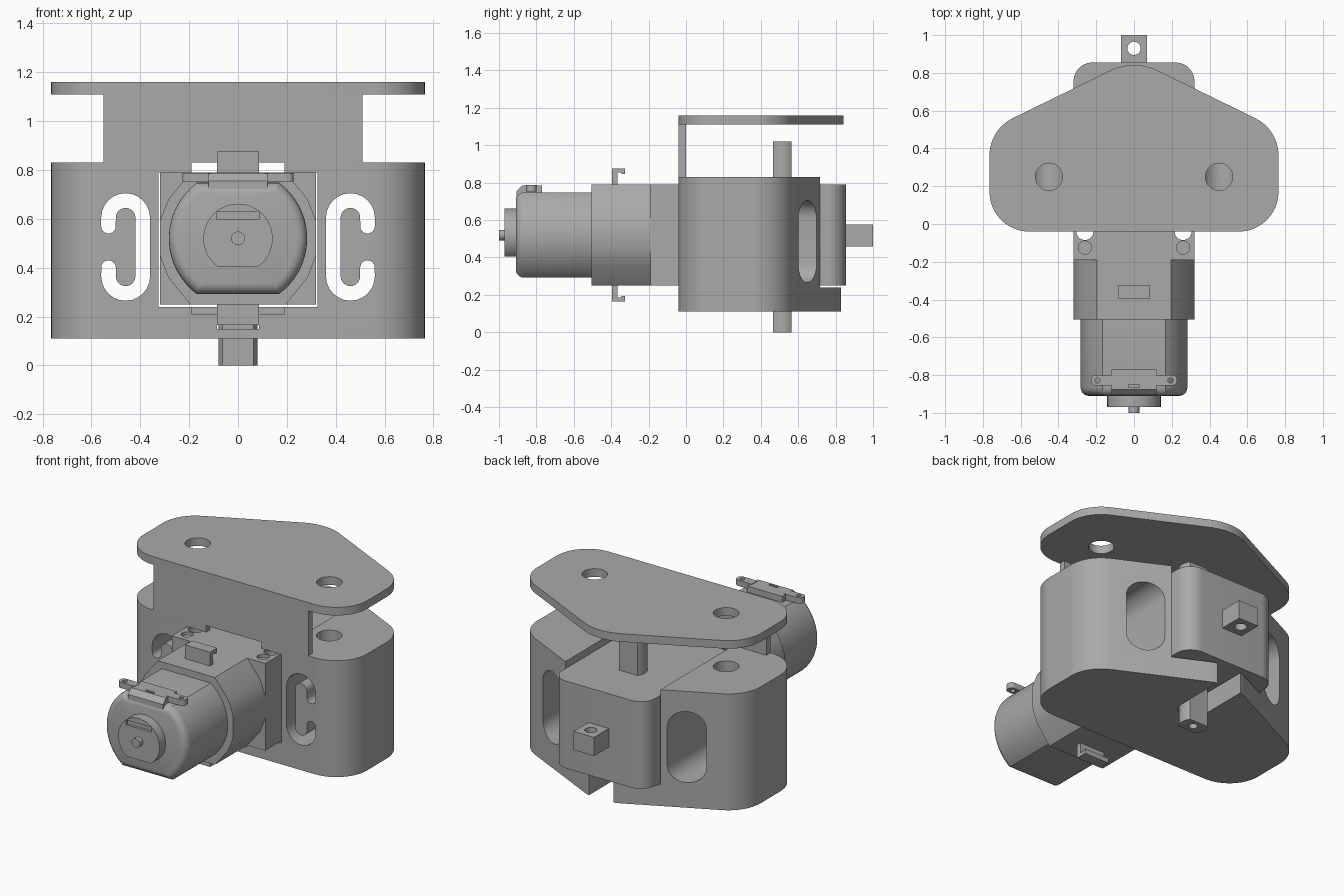
import bpy, bmesh
from math import sin, cos, tan, radians, pi
from mathutils import Vector

if "Cube" in bpy.data.objects:
    bpy.data.objects.remove(bpy.data.objects["Cube"], do_unlink=True)

grey = bpy.data.materials.new("plain_grey")
grey.use_nodes = True
grey.diffuse_color = (0.4, 0.4, 0.4, 1)
grey.node_tree.nodes["Principled BSDF"].inputs["Base Color"].default_value = (0.4, 0.4, 0.4, 1)


# ---- helpers ----
def arc(cx, cy, r, a, b, n=12):
    angles = [radians(a + (b - a) * i / n) for i in range(n + 1)]
    return [(cx + r * cos(t), cy + r * sin(t)) for t in angles]


def circle(cx, cy, r, n=32):
    return arc(cx, cy, r, 0, 360, n)[:-1]


def rect(x0, x1, y0, y1):
    return [(x0, y0), (x1, y0), (x1, y1), (x0, y1)]


def flat_circle(cx, cy, r, half):
    """Circle with its top and bottom cut off flat."""
    pts = circle(cx, cy, r, 64)
    edge = (r * r - half * half) ** 0.5
    right = [p for p in arc(cx, cy, r, -90, 90, 48) if abs(p[1] - cy) < half - 0.002]
    left = [(2 * cx - x, y) for x, y in reversed(right)]
    return ([(cx + edge, cy - half)] + right + [(cx + edge, cy + half), (cx - edge, cy + half)]
            + left + [(cx - edge, cy - half)])


def rounded(corners, n=12):
    """Polygon from (x, y, radius) corners with each corner filleted."""
    out = []
    for i, (x, y, r) in enumerate(corners):
        p = Vector((x, y))
        a = (Vector(corners[i - 1][:2]) - p).normalized()
        b = (Vector(corners[(i + 1) % len(corners)][:2]) - p).normalized()
        if r == 0:
            out.append((x, y))
            continue
        half = a.angle(b) / 2
        centre = p + (a + b).normalized() * r / sin(half)
        start = p + a * r / tan(half) - centre
        end = p + b * r / tan(half) - centre
        sweep = start.angle_signed(end)
        for k in range(n + 1):
            t = -sweep * k / n
            out.append((centre.x + start.x * cos(t) - start.y * sin(t),
                        centre.y + start.x * sin(t) + start.y * cos(t)))
    return out


def prism(name, outline, axis, lo, hi):
    """Extrude an outline along an axis; the outline uses the other two axes in order."""
    place = {"x": lambda u, v, w: (w, u, v),
             "y": lambda u, v, w: (u, w, v),
             "z": lambda u, v, w: (u, v, w)}[axis]
    bm = bmesh.new()
    low = [bm.verts.new(place(u, v, lo)) for u, v in outline]
    high = [bm.verts.new(place(u, v, hi)) for u, v in outline]
    bm.faces.new(low)
    bm.faces.new(high)
    for i in range(len(low)):
        bm.faces.new((low[i - 1], low[i], high[i], high[i - 1]))
    bmesh.ops.recalc_face_normals(bm, faces=bm.faces)
    mesh = bpy.data.meshes.new(name)
    bm.to_mesh(mesh)
    bm.free()
    mesh.materials.append(grey)
    ob = bpy.data.objects.new(name, mesh)
    bpy.context.collection.objects.link(ob)
    return ob


def bake(ob):
    dg = bpy.context.evaluated_depsgraph_get()
    mesh = bpy.data.meshes.new_from_object(ob.evaluated_get(dg))
    ob.modifiers.clear()
    ob.data = mesh


def cut(ob, *cutters):
    """Subtract (outline, axis, lo, hi) prisms from an object."""
    for spec in cutters:
        tool = prism("cutter", *spec)
        mod = ob.modifiers.new("cut", "BOOLEAN")
        mod.operation, mod.solver, mod.object = "DIFFERENCE", "EXACT", tool
        bake(ob)
        bpy.data.objects.remove(tool, do_unlink=True)


# ---- housing block ----
outline = rounded([(-0.765, -0.04, 0.21), (0.765, -0.04, 0.21), (0.765, 0.5, 0.22),
                   (0, 0.874, 0.29), (-0.765, 0.5, 0.22)])
body = prism("housing_block", outline, "z", 0.11, 0.83)
cut(body,
    (rect(-0.325, 0.325, 0.24, 2), "y", 0, 2),
    (rect(-0.325, 0.325, 0.24, 0.79), "y", -1, 0.05),
    (rect(-0.19, 0.19, 0.7, 0.9), "y", -1, 0.05),
    (rect(-0.19, 0.19, 0.21, 0.3), "y", -1, 0.06),
    (rect(-0.085, 0.085, 0.15, 0.3), "y", -1, 2),
    (arc(0, 0.515, 0.085, 180, 360) + [(0.085, 2), (-0.085, 2)], "z", -1, 0.3))

# C-shaped front slots opening into capsule windows, plus screw bores
hook = (arc(0.46, 0.605, 0.1, 0, 180) + arc(0.46, 0.365, 0.1, 180, 360)
        + arc(0.53, 0.4, 0.03, 0, 180)[1:] + arc(0.46, 0.365, 0.04, 360, 180)[1:]
        + arc(0.46, 0.605, 0.04, 180, 0) + arc(0.53, 0.57, 0.03, 180, 360)[1:])
capsule = arc(0.46, 0.605, 0.1, 0, 180) + arc(0.46, 0.365, 0.1, 180, 360)
for s in (1, -1):
    cut(body,
        ([(s * x, z) for x, z in hook], "y", -1, 0.13),
        ([(s * x, z) for x, z in capsule], "y", 0.12, 2),
        (circle(s * 0.45, 0.25, 0.072), "z", 0.6, 2))

# ---- upper wall and top plate ----
prism("upper_wall", rect(-0.55, 0.51, 0.83, 1.11), "y", -0.04, 0)
plate = prism("top_plate", outline, "z", 1.11, 1.16)
cut(plate, *[(circle(s * 0.45, 0.25, 0.072), "z", 1, 2) for s in (1, -1)])

# ---- gearbox ----
gearbox = prism("gearbox", rounded([(-0.32, -0.19, 0), (0.32, -0.19, 0),
                                    (0.32, 0.855, 0.1), (-0.32, 0.855, 0.1)]), "z", 0.25, 0.79)
for s in (1, -1):
    cut(gearbox, (circle(s * 0.26, -0.04, 0.045), "z", 0, 2),
        (circle(s * 0.26, -0.125, 0.035), "z", 0.77, 2),
        (circle(s * 0.26, -0.125, 0.035), "z", 0, 0.27))
half_shell = [(0.195, 0.25), (0.285, 0.36), (0.32, 0.45), (0.32, 0.59), (0.285, 0.68), (0.195, 0.79)]
prism("gearbox_collar", half_shell + [(-x, z) for x, z in reversed(half_shell)], "y", -0.505, -0.19)

# hooks above and below the collar
for name, s in (("upper_hook", 1), ("lower_hook", -1)):
    profile = [(-0.395, 0.26), (-0.365, 0.26), (-0.365, 0.335), (-0.345, 0.335),
               (-0.345, 0.325), (-0.325, 0.325), (-0.325, 0.355), (-0.395, 0.355)]
    prism(name, [(y, 0.52 + s * z) for y, z in profile], "x", -0.085, 0.085)

# rear tab
tab = prism("rear_tab", rect(-0.07, 0.07, 0.84, 1.0), "z", 0.46, 0.575)
cut(tab, (circle(0, 0.93, 0.035), "z", 0, 2))

# output shafts with flats and end bores
for name, lo, hi, b0, b1 in (("upper_shaft", 0.78, 1.02, 0.9, 2), ("lower_shaft", 0, 0.26, -1, 0.12)):
    shaft = prism(name, flat_circle(0, 0.515, 0.08, 0.05), "z", lo, hi)
    cut(shaft, (circle(0, 0.515, 0.025), "z", b0, b1))

# ---- motor ----
motor = prism("motor_can", flat_circle(0, 0.52, 0.283, 0.228), "y", -0.91, -0.5)
bm = bmesh.new()
bm.from_mesh(motor.data)
rim = [e for e in bm.edges if all(v.co.y < -0.9 for v in e.verts)]
bmesh.ops.bevel(bm, geom=rim, offset=0.045, segments=5, profile=0.5, affect="EDGES")
bm.to_mesh(motor.data)
bm.free()
boss = prism("motor_boss", arc(0, 0.52, 0.142, -54, 234, 40), "y", -0.97, -0.9)
cut(boss, (rect(-0.087, 0.087, 0.6, 0.63), "y", -1, -0.955))
prism("motor_shaft", circle(0, 0.52, 0.028), "y", -1.0, -0.96)

# strap with terminal ears on the motor
strap = prism("motor_strap", [(-0.905, 0.7), (-0.77, 0.7), (-0.77, 0.785),
                              (-0.875, 0.785), (-0.905, 0.755)], "x", -0.12, 0.12)
cut(strap, (rect(-0.03, 0.03, -0.865, -0.85), "z", 0.77, 1))
for name, s in (("left_terminal", 1), ("right_terminal", -1)):
    ear = prism(name, [(s * x, y) for x, y in rounded(
        [(0.11, -0.855, 0), (0.228, -0.855, 0.024), (0.228, -0.8, 0.024), (0.11, -0.8, 0)])],
        "z", 0.752, 0.788)
    cut(ear, (circle(s * 0.193, -0.828, 0.014, 16), "z", 0, 2))

# ---- smooth curved sides, keep edges sharp ----
bpy.ops.object.select_all(action="DESELECT")
for ob in bpy.context.collection.objects:
    if ob.type == "MESH" and grey.name in ob.data.materials:
        ob.select_set(True)
        bpy.context.view_layer.objects.active = ob
bpy.ops.object.shade_smooth_by_angle(angle=radians(25))
